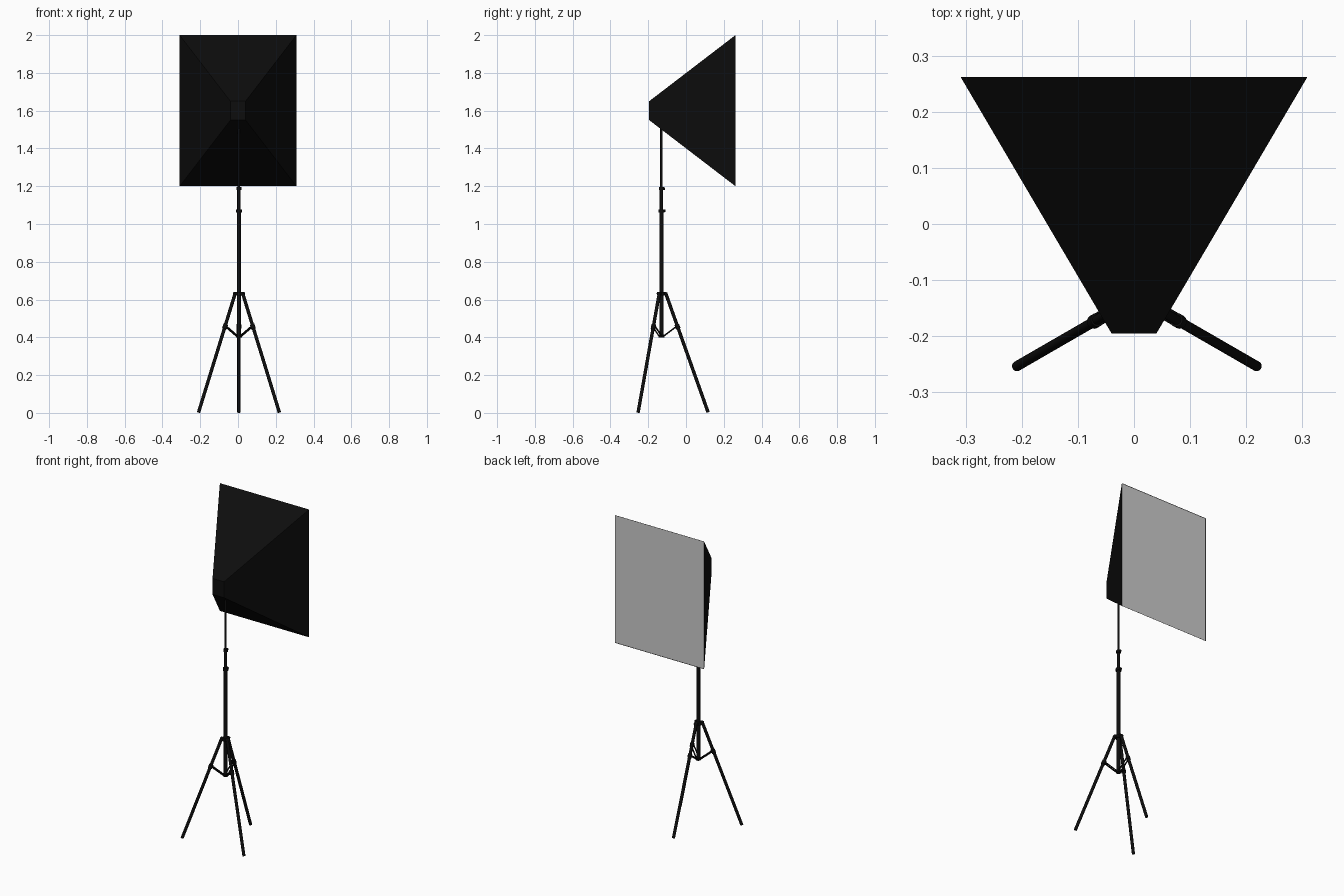
import bpy, bmesh, math
from mathutils import Vector

if "Cube" in bpy.data.objects:
    bpy.data.objects.remove(bpy.data.objects["Cube"])

CX, CY = 0.005, -0.13          # stand axis
black = bpy.data.materials.new("black")
black.diffuse_color = (0.004, 0.004, 0.004, 1)
black.use_nodes = True
black.node_tree.nodes["Principled BSDF"].inputs["Base Color"].default_value = black.diffuse_color


def mesh_object(name, verts, faces, mat=None):
    me = bpy.data.meshes.new(name)
    me.from_pydata(verts, [], faces)
    ob = bpy.data.objects.new(name, me)
    bpy.context.collection.objects.link(ob)
    if mat:
        me.materials.append(mat)
    return ob


def rod(name, a, b, r, sides=16):
    a, b = Vector(a), Vector(b)
    d = b - a
    bpy.ops.mesh.primitive_cylinder_add(vertices=sides, radius=r, depth=d.length, location=(a + b) / 2)
    ob = bpy.context.object
    ob.rotation_euler = d.to_track_quat('Z', 'Y').to_euler()
    ob.name = name
    ob.data.materials.append(black)
    bpy.ops.object.shade_smooth_by_angle()
    return ob


def upright(name, z0, z1, r):
    return rod(name, (CX, CY, z0), (CX, CY, z1), r)


def polar(angle, r, z, side=0.0):
    c, s = math.cos(angle), math.sin(angle)
    return (CX + r * c - side * s, CY + r * s + side * c, z)


def rect(hx, hz, y):
    return [(-hx, y, 1.6 - hz), (hx, y, 1.6 - hz), (hx, y, 1.6 + hz), (-hx, y, 1.6 + hz)]


# Softbox shell: small back panel flaring to the large opening
shell = rect(0.04, 0.05, -0.195) + rect(0.309, 0.4, 0.262)
sides = [(i, i + 4, (i + 1) % 4 + 4, (i + 1) % 4) for i in range(4)]
mesh_object("softbox_shell", shell, [(0, 1, 2, 3)] + sides, black)

# Diffuser panel closing the opening
mesh_object("diffuser_panel", rect(0.308, 0.399, 0.261), [(3, 2, 1, 0)])

# Telescoping pole
upright("lower_pole", 0.40, 1.07, 0.011)
upright("middle_pole", 1.06, 1.19, 0.009)
upright("upper_pole", 1.18, 1.57, 0.0065)

# Clamp collars with tightening knobs
for name, z, r in (("lower_collar", 1.07, 0.016), ("upper_collar", 1.187, 0.013)):
    upright(name, z - 0.008, z + 0.008, r)
    rod(name + "_knob", (CX, CY, z), (CX, CY + r + 0.006, z), 0.007)

# Tripod hubs
upright("leg_hub", 0.622, 0.64, 0.02)
upright("brace_hub", 0.40, 0.415, 0.015)

# Three legs with hinge brackets and braces
for i in range(3):
    a = math.radians(90 + 120 * i)
    rod(f"leg_{i}", polar(a, 0.022, 0.635), polar(a, 0.247, 0.003), 0.009)
    rod(f"leg_hinge_{i}", polar(a, 0.022, 0.632, -0.011), polar(a, 0.022, 0.632, 0.011), 0.009)
    rod(f"brace_bracket_{i}", polar(a, 0.081, 0.468), polar(a, 0.089, 0.446), 0.0125)
    for s in (-0.008, 0.008):
        rod(f"brace_{i}", polar(a, 0.012, 0.407, s), polar(a, 0.08, 0.458, s), 0.004, 8)
